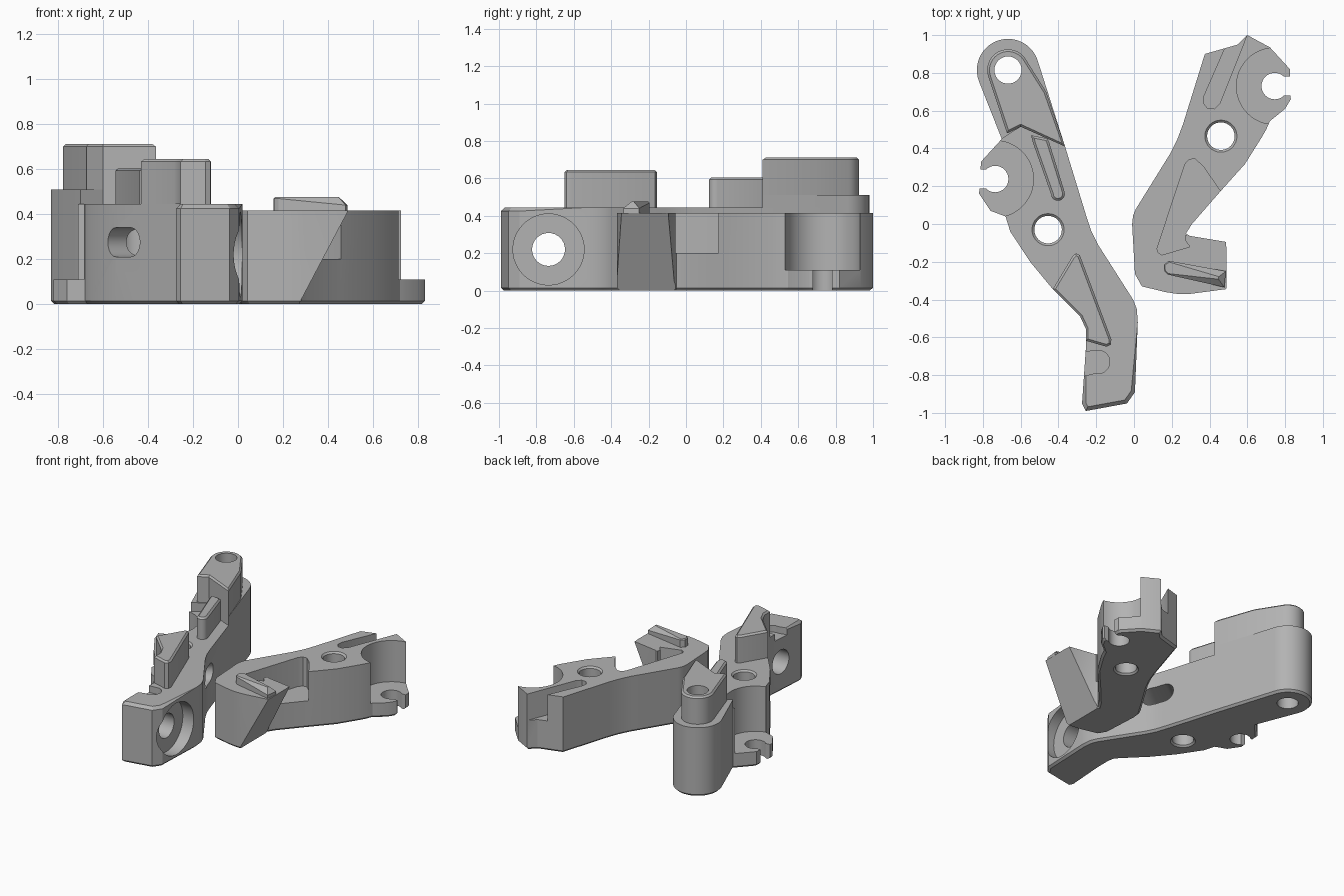
import bpy, bmesh, math
from mathutils import Matrix, Vector

if "Cube" in bpy.data.objects:
    bpy.data.objects.remove(bpy.data.objects["Cube"])

grey = bpy.data.materials.new("plain_grey")
grey.diffuse_color = (0.45, 0.45, 0.45, 1)
grey.use_nodes = True
grey.node_tree.nodes["Principled BSDF"].inputs["Base Color"].default_value = grey.diffuse_color


def arc(cx, cy, r, a0=0, a1=360, n=32):
    last = n if a1 - a0 >= 360 else n - 1
    return [(cx + r * math.cos(math.radians(a0 + (a1 - a0) * i / last)),
             cy + r * math.sin(math.radians(a0 + (a1 - a0) * i / last))) for i in range(n)]


def inset(pts, amounts):
    """Mitred inward offset of a counter-clockwise outline."""
    out = []
    for i, p in enumerate(pts):
        a, b = (p - pts[i - 1]).normalized(), (pts[(i + 1) % len(pts)] - p).normalized()
        n1, n2 = Vector((-a.y, a.x)), Vector((-b.y, b.x))
        out.append(p + (n1 + n2) * amounts[i] / max(0.4, 1 + n1.dot(n2)))
    return out


def prism(name, pts, z0, z1, bottom=0, top=0, matrix=None):
    """Extruded outline with chamfers; a chamfer is a number or a rule per point."""
    pts = [Vector(p) for p in pts]
    if sum(pts[i - 1].cross(pts[i]) for i in range(len(pts))) < 0:
        pts.reverse()
    lo = [bottom(p) if callable(bottom) else bottom for p in pts]
    hi = [top(p) if callable(top) else top for p in pts]
    rings = [(inset(pts, lo), [z0] * len(pts)), (pts, [z0 + abs(c) for c in lo]),
             (pts, [z1 - abs(c) for c in hi]), (inset(pts, hi), [z1] * len(pts))]
    bm = bmesh.new()
    loops = [[bm.verts.new((p.x, p.y, z)) for p, z in zip(r, zs)] for r, zs in rings]
    n = len(pts)
    for a, b in zip(loops, loops[1:]):
        for i in range(n):
            j = (i + 1) % n
            bm.faces.new((a[i], a[j], b[j], b[i]))
    bm.faces.new(loops[0][::-1])
    bm.faces.new(loops[-1])
    bmesh.ops.remove_doubles(bm, verts=bm.verts[:], dist=1e-5)
    bmesh.ops.recalc_face_normals(bm, faces=bm.faces[:])
    if matrix:
        bm.transform(matrix)
    me = bpy.data.meshes.new(name)
    bm.to_mesh(me)
    bm.free()
    me.materials.append(grey)
    ob = bpy.data.objects.new(name, me)
    bpy.context.collection.objects.link(ob)
    return ob


def cut(ob, cutters):
    bpy.context.view_layer.objects.active = ob
    for c in cutters:
        m = ob.modifiers.new("cut", 'BOOLEAN')
        m.operation, m.solver, m.object = 'DIFFERENCE', 'EXACT', c
        bpy.ops.object.modifier_apply(modifier=m.name)
    for c in cutters:
        bpy.data.objects.remove(c)


def bore(x, y, r, top):
    """Through hole with a small chamfer at both ends."""
    return prism("bore_cutter", arc(x, y, r), -0.003, top + 0.003, -0.015, -0.015)


def clip_cutters(x, y, side):
    """Round seat, pin hole and open mouth of a snap clip."""
    mouth = [(x, y - 0.05), (x + side * 0.2, y - 0.05), (x + side * 0.2, y + 0.05), (x, y + 0.05)]
    return [prism("seat_cutter", arc(x, y, 0.203, n=48), 0.11, 1),
            prism("pin_cutter", arc(x, y, 0.07), -0.1, 0.3),
            prism("mouth_cutter", mouth, -0.1, 0.3)]


# ---------- left arm ----------
HX, HY = -0.667, 0.815
end_arc = arc(HX, HY, 0.165, 17, 201, 24)
step = [(-0.70, 0.45), (-0.60, 0.515), (-0.365, 0.41)]
left_arm = prism("left_arm", [
    (-0.275, -0.95), (-0.255, -0.99), (-0.037, -0.95), (0.005, -0.89), (0.02, -0.52),
    (0.015, -0.45), (-0.005, -0.4), (-0.19, -0.11), (-0.225, -0.04), (-0.255, 0.05),
    (-0.365, 0.41)] + end_arc + [
    (-0.70, 0.45), (-0.81, 0.33), (-0.82, 0.16), (-0.76, 0.07), (-0.68, 0.04),
    (-0.655, -0.04), (-0.55, -0.2), (-0.43, -0.345), (-0.285, -0.49), (-0.262, -0.52),
    (-0.255, -0.555), (-0.255, -0.66)],
    0, 0.445, 0.015, lambda p: 0.02 if p.y < -0.8 else 0)

# side screw hole, counterbore and slanted tie slot
to_x = Matrix.Rotation(math.pi / 2, 4, 'Y')
slant = Matrix.Translation((-0.51, -0.25, 0)) @ Matrix.Rotation(math.radians(39), 4, 'Z') @ to_x
stadium = arc(-0.275, 0.05, 0.065, 0, 180, 14) + arc(-0.275, -0.05, 0.065, 180, 360, 14)
groove = [(-0.4, -0.655), (-0.255, -0.675)] + arc(-0.19, -0.73, 0.062, 75, -105, 12) + \
         [(-0.265, -0.805), (-0.4, -0.83)]
cut(left_arm, [
    bore(-0.455, -0.03, 0.073, 0.445),
    prism("end_hole_cutter", arc(HX, HY, 0.072), -0.1, 1),
    prism("screw_cutter", arc(-0.22, -0.735, 0.088), -0.6, 0.2, matrix=to_x),
    prism("counterbore_cutter", arc(-0.22, -0.735, 0.19, n=48), -0.07, 0.2, matrix=to_x),
    prism("tie_slot_cutter", stadium, -0.2, 0.6, matrix=slant),
    prism("groove_cutter", groove, 0.395, 0.6)] + clip_cutters(-0.735, 0.238, -1))

# raised end: collar and tower
collar = prism("left_arm_collar", end_arc + step, 0.445, 0.51)
tower = prism("left_arm_tower", arc(HX, HY, 0.11, 28, 197, 20) +
              [(-0.672, 0.48), (-0.60, 0.515), (-0.365, 0.41), (-0.465, 0.70)],
              0.51, 0.712, 0, 0.012)
for ob in (collar, tower):
    cut(ob, [prism("end_hole_cutter", arc(HX, HY, 0.072), -0.1, 1)])
cut(collar, [prism("seat_cutter", arc(-0.735, 0.238, 0.203, n=48), 0.11, 1)])

# raised ribs on the left arm
prism("left_arm_rib", [(-0.545, 0.47), (-0.535, 0.43), (-0.438, 0.155)] +
      arc(-0.403, 0.16, 0.037, 200, 375, 10) + [(-0.45, 0.435), (-0.46, 0.453)],
      0.445, 0.605, 0, 0.012)
prism("left_arm_wedge", [
    (-0.43, -0.345), (-0.325, -0.17), (-0.307, -0.155), (-0.287, -0.165), (-0.12, -0.61),
    (-0.122, -0.638), (-0.145, -0.65), (-0.255, -0.618), (-0.255, -0.555), (-0.285, -0.49)],
    0.445, 0.645, 0, 0.012)

# ---------- right arm ----------
right_arm = prism("right_arm", [
    (0.375, 0.90), (0.55, 0.95), (0.60, 1.0), (0.72, 0.935), (0.825, 0.82), (0.83, 0.66),
    (0.80, 0.61), (0.72, 0.545), (0.70, 0.50), (0.677, 0.46), (0.587, 0.317), (0.455, 0.17),
    (0.307, 0), (0.275, -0.05), (0.296, -0.063), (0.487, -0.095), (0.50, -0.32),
    (0.487, -0.345), (0.296, -0.37), (0.23, -0.37), (0.164, -0.36), (0.042, -0.33),
    (0.005, -0.265), (-0.01, 0), (-0.005, 0.045), (0.01, 0.08), (0.19, 0.37), (0.23, 0.45),
    (0.26, 0.53)], 0, 0.415, 0.015)

pocket = [(0.122, -0.13), (0.27, 0.317), (0.292, 0.342), (0.323, 0.344), (0.365, 0.307),
          (0.46, 0.17), (0.6, 0.1), (0.4, -0.04), (0.272, -0.058), (0.270, -0.085),
          (0.296, -0.12), (0.148, -0.164), (0.126, -0.15)]
slot = [(0.525, 1.03), (0.372, 0.68), (0.368, 0.64), (0.39, 0.612), (0.425, 0.61),
        (0.455, 0.64), (0.63, 1.08)]
undercut = [(0.244, -0.05), (0.54, 0.51), (0.9, 0.51), (0.9, -0.05)]
cut(right_arm, [
    bore(0.46, 0.465, 0.073, 0.415),
    prism("pocket_cutter", pocket, 0.2, 0.6),
    prism("slot_cutter", slot, 0.22, 0.6),
    prism("undercut_cutter", undercut, 0.055, 0.6, matrix=Matrix.Rotation(math.pi / 2, 4, 'X'))]
    + clip_cutters(0.745, 0.73, 1))

# raised bar on the hook
prism("right_arm_bar", [
    (0.185, -0.195), (0.487, -0.25), (0.478, -0.335), (0.18, -0.268), (0.16, -0.25),
    (0.158, -0.215)], 0.415, 0.475, 0, lambda p: 0.035 if p.x > 0.4 else 0.006)

# smooth round walls, keep edges crisp
bpy.ops.object.select_all(action='DESELECT')
for ob in bpy.context.scene.objects:
    ob.select_set(True)
    bpy.context.view_layer.objects.active = ob
bpy.ops.object.shade_smooth_by_angle(angle=math.radians(25))
